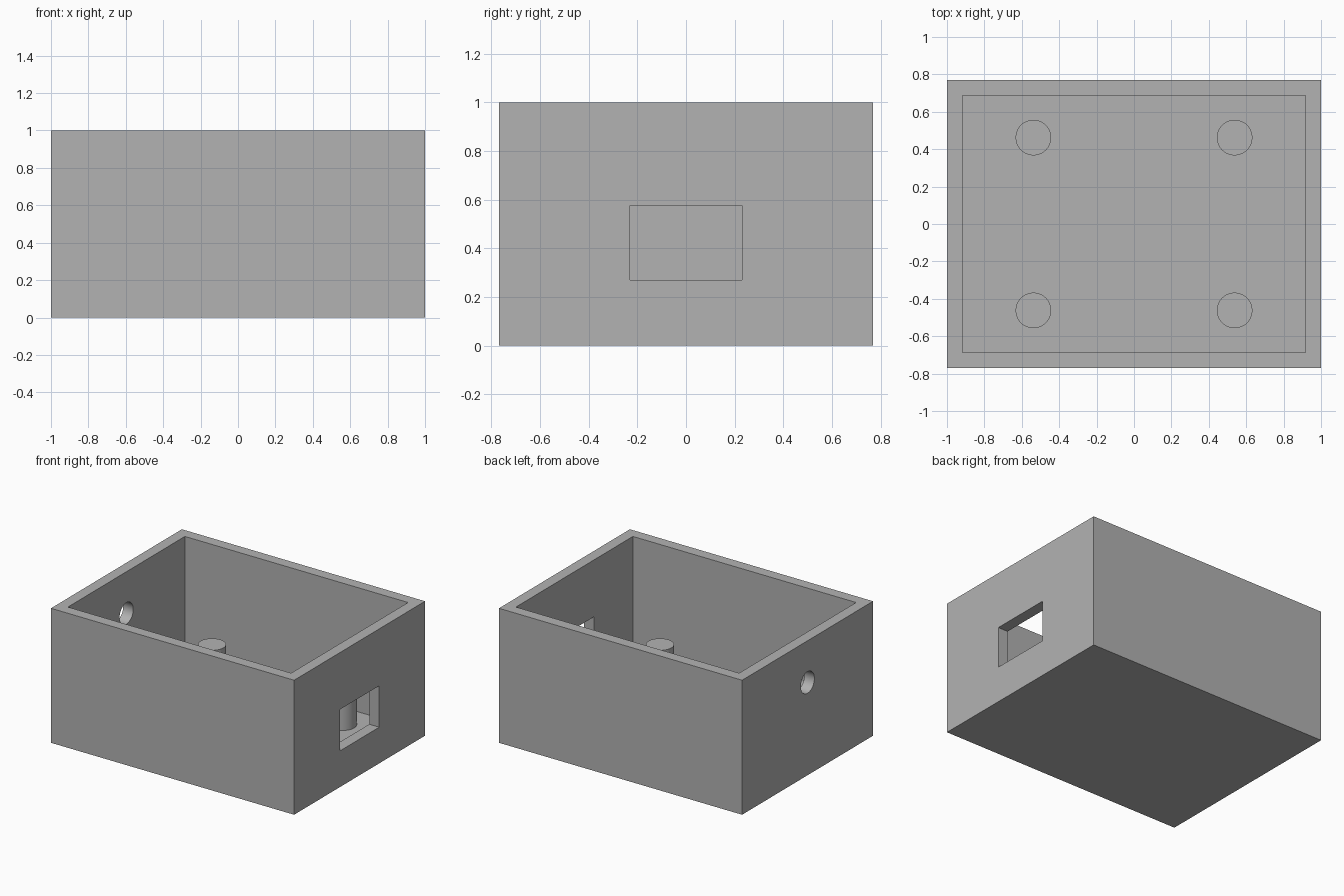
import bpy
import math

old = bpy.data.objects.get("Cube")
if old:
    bpy.data.objects.remove(old, do_unlink=True)

LENGTH, DEPTH, HEIGHT = 2.0, 1.538, 1.0
WALL, FLOOR = 0.082, 0.077

grey = bpy.data.materials.new("plain grey")
grey.use_nodes = True
colour = (0.448, 0.448, 0.448, 1)
grey.diffuse_color = colour
grey.node_tree.nodes["Principled BSDF"].inputs["Base Color"].default_value = colour


def box(name, size, centre):
    bpy.ops.mesh.primitive_cube_add(size=1, location=centre)
    return finish(name, size)


def cylinder(name, radius, length, centre, rotation=(0, 0, 0)):
    bpy.ops.mesh.primitive_cylinder_add(vertices=64, radius=radius, depth=length,
                                        location=centre, rotation=rotation)
    return finish(name, (1, 1, 1))


def finish(name, scale):
    obj = bpy.context.object
    obj.name = name
    obj.scale = scale
    bpy.ops.object.transform_apply(location=False, rotation=True, scale=True)
    obj.data.materials.append(grey)
    return obj


def smooth(obj):
    bpy.ops.object.select_all(action="DESELECT")
    obj.select_set(True)
    bpy.context.view_layer.objects.active = obj
    bpy.ops.object.shade_smooth_by_angle(angle=math.radians(30))


def cut(target, cutter):
    mod = target.modifiers.new(cutter.name, "BOOLEAN")
    mod.operation = "DIFFERENCE"
    mod.solver = "EXACT"
    mod.object = cutter
    bpy.context.view_layer.objects.active = target
    bpy.ops.object.modifier_apply(modifier=mod.name)
    bpy.data.objects.remove(cutter, do_unlink=True)


# Open-topped case
case = box("case", (LENGTH, DEPTH, HEIGHT), (0, 0, HEIGHT / 2))
cut(case, box("cavity", (LENGTH - 2 * WALL, DEPTH - 2 * WALL, HEIGHT),
              (0, 0, FLOOR + HEIGHT / 2)))

# Rectangular opening in the left wall
cut(case, box("window", (0.4, 0.462, 0.308), (LENGTH / 2, 0, 0.423)))

# Round cable hole in the right wall
cut(case, cylinder("cable_hole", 0.08, 0.4, (-LENGTH / 2, 0, 0.69),
                   (0, math.pi / 2, 0)))
smooth(case)

# Four mounting posts standing on the floor
POST_TOP, POST_BASE = 0.385, FLOOR - 0.02
for side, x in (("right", -0.538), ("left", 0.538)):
    for end, y in (("front", -0.462), ("back", 0.462)):
        post = cylinder(f"{end}_{side}_post", 0.095, POST_TOP - POST_BASE,
                        (x, y, (POST_TOP + POST_BASE) / 2))
        smooth(post)
